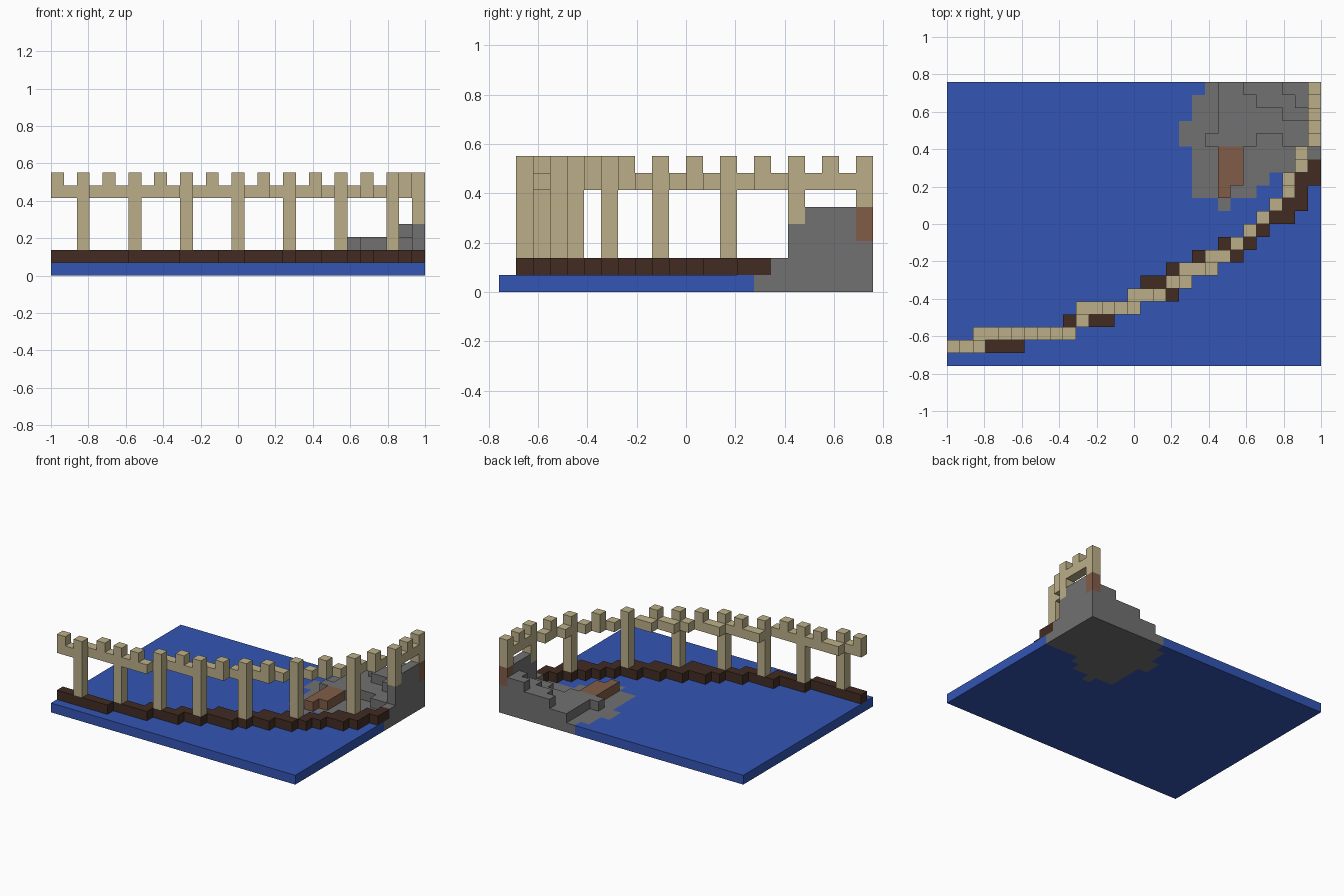
import bpy
import bmesh
from mathutils import Vector

old = bpy.data.objects.get("Cube")
if old:
    bpy.data.objects.remove(old, do_unlink=True)

NX, NY = 29, 22          # plan size in blocks
S = 2 / NX               # block size


def material(name, rgb):
    m = bpy.data.materials.new(name)
    m.use_nodes = True
    m.diffuse_color = (*rgb, 1)
    m.node_tree.nodes["Principled BSDF"].inputs["Base Color"].default_value = (*rgb, 1)
    return m


water_blue = material("water_blue", (0.033, 0.09, 0.45))
sand_beige = material("sand_beige", (0.50, 0.43, 0.25))
rock_grey = material("rock_grey", (0.17, 0.165, 0.165))
dark_wood = material("dark_wood", (0.054, 0.025, 0.016))
earth_brown = material("earth_brown", (0.22, 0.107, 0.065))


def block(i0, i1, j0, j1, k0, k1):
    """Set of cells in an inclusive range."""
    return {(i, j, k) for i in range(i0, i1 + 1)
            for j in range(j0, j1 + 1) for k in range(k0, k1 + 1)}


def rows(runs, k):
    """Cells of one layer from (row, first, last) runs."""
    return set().union(*(block(a, b, j, j, k, k) for j, a, b in runs))


def build(name, cells, mat):
    """Closed skin around a set of cells, with flat areas merged."""
    bm = bmesh.new()
    for c in sorted(cells):
        for axis in range(3):
            u, v = (axis + 1) % 3, (axis + 2) % 3
            for side in (0, 1):
                n = list(c)
                n[axis] += 2 * side - 1
                if tuple(n) in cells:
                    continue
                quad = []
                for du, dv in ((0, 0), (1, 0), (1, 1), (0, 1)):
                    p = list(c)
                    p[axis] += side
                    p[u] += du
                    p[v] += dv
                    quad.append(bm.verts.new(
                        Vector((p[0] - NX / 2, p[1] - NY / 2, p[2])) * S))
                bm.faces.new(quad if side else quad[::-1])
    bmesh.ops.remove_doubles(bm, verts=bm.verts, dist=S / 100)
    bmesh.ops.dissolve_limit(bm, angle_limit=0.01, verts=bm.verts, edges=bm.edges)
    bmesh.ops.triangulate(bm, faces=[f for f in bm.faces if len(f.verts) > 4])
    mesh = bpy.data.meshes.new(name)
    bm.to_mesh(mesh)
    bm.free()
    mesh.materials.append(mat)
    ob = bpy.data.objects.new(name, mesh)
    bpy.context.collection.objects.link(ob)
    return ob


# Rocky shore, stepping up towards the back corner
shore = rows([(12, 21, 21), (13, 19, 23), (14, 19, 24), (15, 19, 28), (16, 19, 28),
              (17, 18, 28), (18, 18, 28), (19, 19, 28), (20, 19, 28), (21, 20, 28)], 0)
rock = set(shore)
rock |= rows([(16, 28, 28), (17, 20, 23), (17, 26, 28), (18, 21, 28),
              (19, 21, 28), (20, 21, 28), (21, 21, 28)], 1)
rock |= rows([(17, 28, 28), (18, 28, 28), (19, 26, 28), (20, 24, 28), (21, 23, 28)], 2)
rock |= rows([(17, 28, 28), (18, 28, 28), (19, 28, 28), (20, 27, 28), (21, 26, 28)], 3)
rock |= block(28, 28, 18, 21, 4, 4)
earth = block(28, 28, 21, 21, 3, 4)
build("rocky_shore", rock - earth, rock_grey)
build("corner_earth", earth, earth_brown)
build("earth_ledge", rows([(13, 21, 21), (14, 21, 22), (15, 21, 22), (16, 21, 22)], 1),
      earth_brown)

# Water slab around the shore
build("water", block(0, NX - 1, 0, NY - 1, 0, 0) - shore, water_blue)

# Dark footing that follows the curve of the fence
build("footing", rows([(1, 0, 5), (2, 6, 9), (3, 9, 12), (4, 12, 14), (5, 14, 17),
                       (6, 15, 18), (7, 17, 20), (8, 19, 22), (9, 21, 23),
                       (10, 23, 24), (11, 24, 26), (12, 25, 27), (13, 26, 27),
                       (14, 27, 28), (15, 28, 28)], 1), dark_wood)

# Top rail
rail = rows([(1, 0, 2), (2, 2, 9), (3, 10, 10), (4, 10, 14), (5, 14, 16),
             (6, 17, 18), (7, 18, 20), (8, 20, 21), (9, 22, 22), (10, 23, 23),
             (11, 24, 24), (12, 25, 25), (13, 26, 26), (14, 26, 26),
             (15, 27, 27), (16, 27, 27)], 6) | block(28, 28, 17, 21, 6, 6)
build("top_rail", rail, sand_beige)

# Posts: column, row, lowest layer
posts = [(2, 1, 2), (6, 2, 2), (10, 3, 2), (14, 4, 2), (18, 6, 2), (22, 9, 2),
         (26, 13, 2), (28, 17, 4), (28, 21, 5)]
for n, (i, j, k) in enumerate(posts):
    build(f"post_{n + 1}", block(i, i, j, j, k, 5), sand_beige)

# Battlement blocks on every second rail cell
caps = [(0, 1), (2, 1), (4, 2), (6, 2), (8, 2), (10, 3), (12, 4), (14, 4), (16, 5),
        (18, 6), (20, 7), (22, 9), (24, 11), (26, 13), (27, 15),
        (28, 17), (28, 19), (28, 21)]
for n, (i, j) in enumerate(caps):
    build(f"battlement_{n + 1}", block(i, i, j, j, 7, 7), sand_beige)
